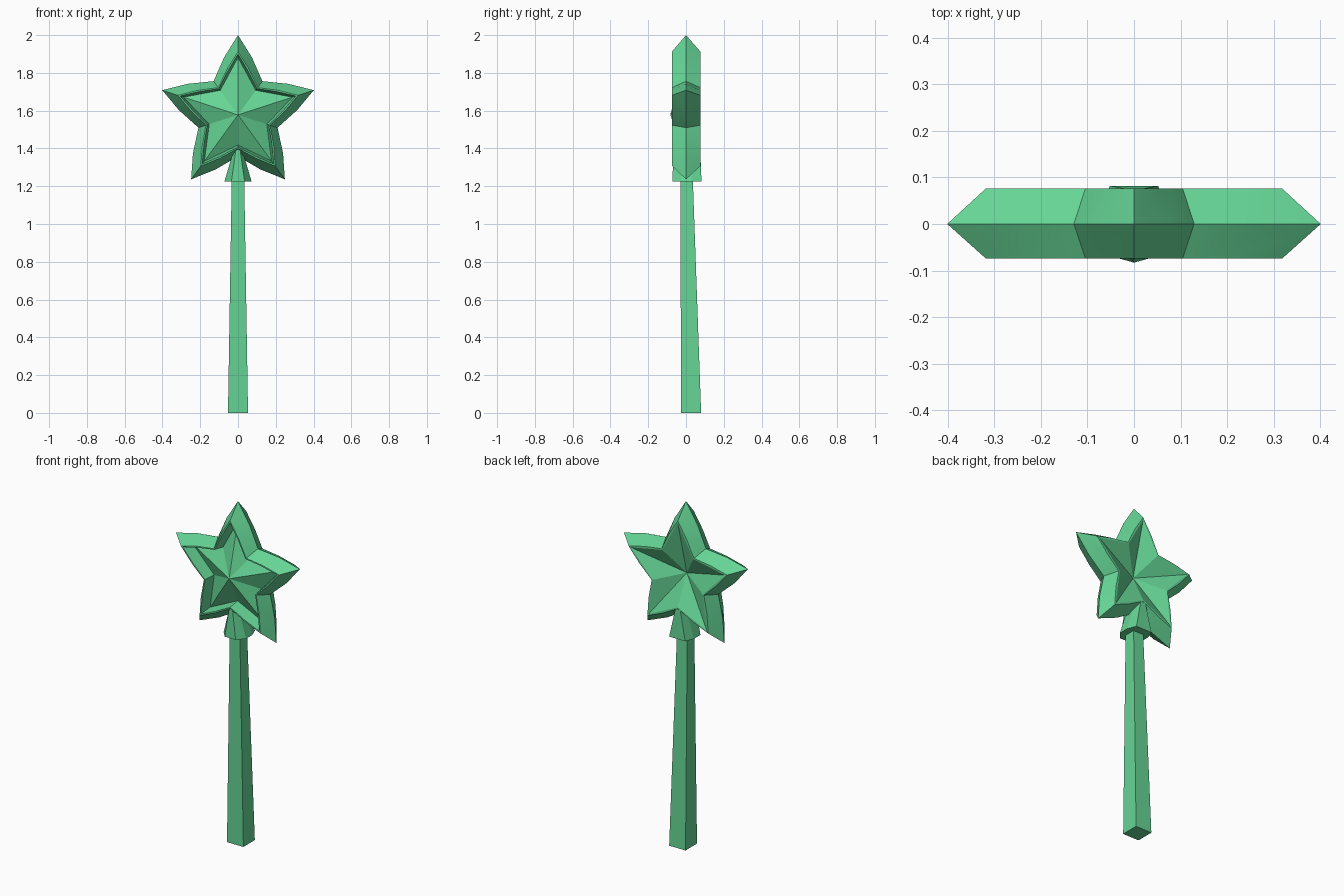
import bpy, bmesh, math

if "Cube" in bpy.data.objects:
    bpy.data.objects.remove(bpy.data.objects["Cube"])

green = bpy.data.materials.new("green")
green.diffuse_color = (0.13, 0.66, 0.30, 1)
green.use_nodes = True
green.node_tree.nodes["Principled BSDF"].inputs["Base Color"].default_value = green.diffuse_color


def loft(name, rings, start=None, end=None):
    """Skin equal-length point rings; each end closes to a point or a flat cap."""
    bm = bmesh.new()
    loops = [[bm.verts.new(p) for p in ring] for ring in rings]
    n = len(loops[0])
    for a, b in zip(loops, loops[1:]):
        for i in range(n):
            j = (i + 1) % n
            bm.faces.new((a[i], a[j], b[j], b[i]))
    for loop, apex in ((loops[0], start), (loops[-1], end)):
        if apex is None:
            bm.faces.new(loop)
        else:
            tip = bm.verts.new(apex)
            for i in range(n):
                bm.faces.new((loop[i], loop[(i + 1) % n], tip))
    bmesh.ops.recalc_face_normals(bm, faces=bm.faces)
    mesh = bpy.data.meshes.new(name)
    bm.to_mesh(mesh)
    bm.free()
    mesh.materials.append(green)
    obj = bpy.data.objects.new(name, mesh)
    bpy.context.collection.objects.link(obj)
    bpy.ops.object.select_all(action='DESELECT')
    obj.select_set(True)
    bpy.context.view_layer.objects.active = obj
    bpy.ops.object.shade_smooth_by_angle(angle=math.radians(14))
    return obj


CENTRE = 1.578


def star_ring(tip, valley, y, bulge=0.0):
    """Five-pointed outline whose edges bow outward slightly."""
    corners = []
    for i in range(10):
        a = math.radians(90 - 36 * i)
        r = valley if i % 2 else tip
        corners.append((r * math.cos(a), r * math.sin(a)))
    points = []
    for i, (x, z) in enumerate(corners):
        x2, z2 = corners[(i + 1) % 10]
        mx, mz = (x + x2) / 2, (z + z2) / 2
        dx, dz = x2 - x, z2 - z
        d = math.hypot(dx, dz)
        points += [(x, y, z + CENTRE),
                   (mx - dz / d * bulge, y, mz + dx / d * bulge + CENTRE)]
    return points


# Star: sharp outer edge, raised front star in a deep recess, hollow faceted back
loft("star_head", [
    star_ring(0.303, 0.160, -0.003),
    star_ring(0.322, 0.171, -0.074, 0.004),
    star_ring(0.335, 0.178, -0.074, 0.006),
    star_ring(0.422, 0.220, 0.0, 0.01),
    star_ring(0.335, 0.178, 0.076, 0.006),
    star_ring(0.322, 0.171, 0.076, 0.0),
], start=(0, -0.083, CENTRE), end=(0, -0.008, CENTRE))

# Collar: faceted wedge narrowing up into the lower notch of the star
half = [(0.035, -0.072), (0.072, -0.03), (0.072, 0.03), (0.052, 0.082)]
section = half + [(-x, y) for x, y in reversed(half)]
loft("collar", [
    [(x, y, 1.225) for x, y in section],
    [(x * 0.3, y * 0.92, 1.395) for x, y in section],
])


def rectangle(hx, y0, y1, z):
    return [(-hx, y0, z), (hx, y0, z), (hx, y1, z), (-hx, y1, z)]


# Handle: square rod that tapers toward the star
loft("handle", [
    rectangle(0.053, -0.026, 0.08, 0.0),
    rectangle(0.033, -0.03, 0.036, 1.24),
])
